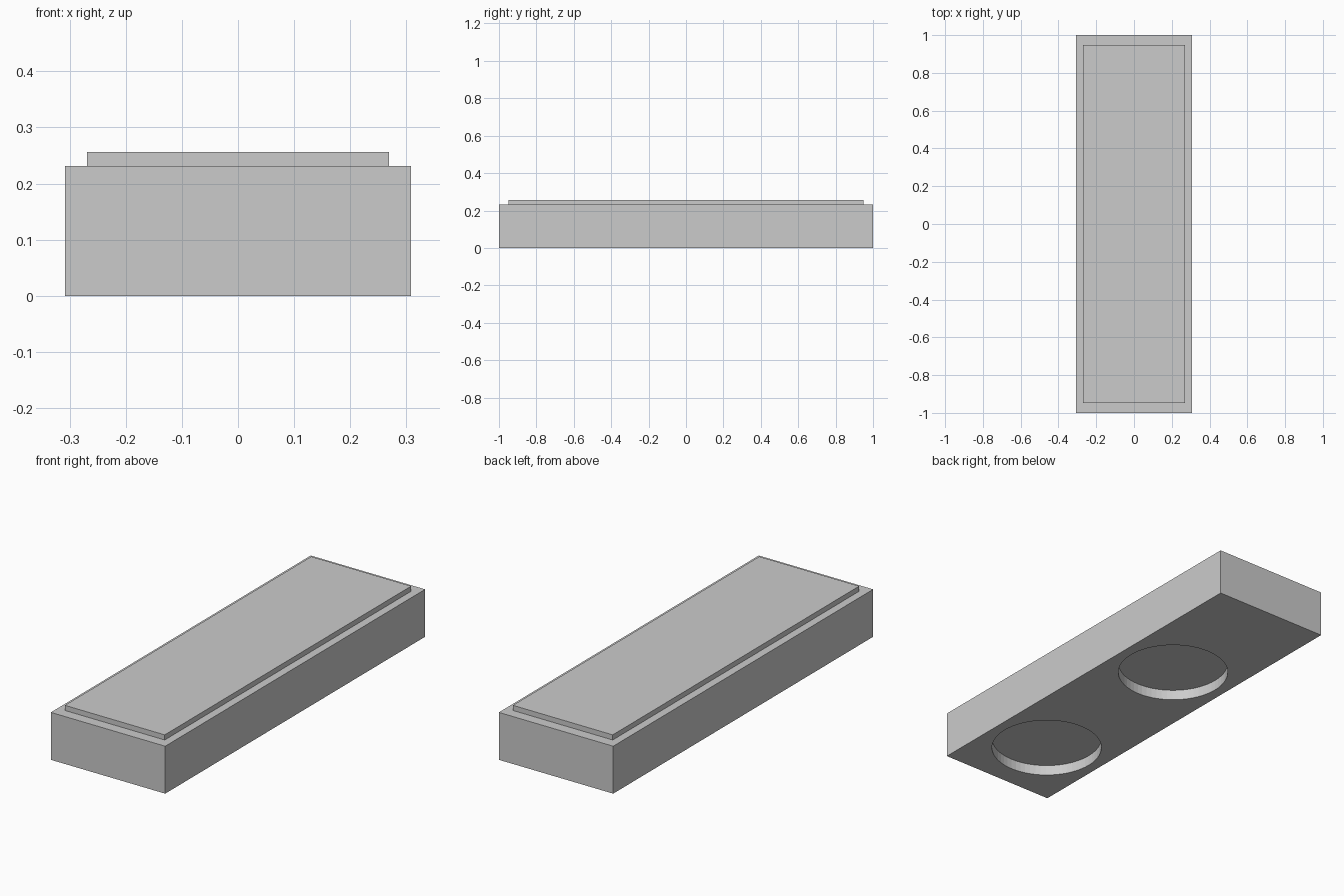
import bpy, bmesh
from mathutils import Vector

if "Cube" in bpy.data.objects:
    bpy.data.objects.remove(bpy.data.objects["Cube"])

HALF_W, BASE_H, TOP_H = 0.308, 0.231, 0.256
PANEL_HALF_W, PANEL_HALF_L = 0.269, 0.948
RECESS_R, RECESS_DEPTH = 0.257, 0.051
RECESS_Y = (0.285, -0.638)

# Slab body with a stepped, raised top panel
bm = bmesh.new()
bmesh.ops.create_cube(bm, size=1)
bmesh.ops.scale(bm, vec=(2 * HALF_W, 2, BASE_H), verts=bm.verts)
bmesh.ops.translate(bm, vec=(0, 0, BASE_H / 2), verts=bm.verts)
top = max(bm.faces, key=lambda f: f.calc_center_median().z)
top = bmesh.ops.inset_region(bm, faces=[top], thickness=0.03) and top
for v in top.verts:
    v.co.x = PANEL_HALF_W if v.co.x > 0 else -PANEL_HALF_W
    v.co.y = PANEL_HALF_L if v.co.y > 0 else -PANEL_HALF_L
raised = bmesh.ops.extrude_discrete_faces(bm, faces=[top])["faces"][0]
bmesh.ops.translate(bm, vec=Vector((0, 0, TOP_H - BASE_H)), verts=raised.verts)
bmesh.ops.recalc_face_normals(bm, faces=bm.faces)
mesh = bpy.data.meshes.new("slab_body")
bm.to_mesh(mesh)
bm.free()
body = bpy.data.objects.new("slab_body", mesh)
bpy.context.collection.objects.link(body)


# Round recesses sunk into the underside
def cut_recess(y, name):
    bpy.ops.mesh.primitive_cylinder_add(vertices=64, radius=RECESS_R, depth=2 * RECESS_DEPTH,
                                        location=(0, y, 0))
    cutter = bpy.context.object
    cutter.name = name
    cutter.hide_render = True
    cutter.display_type = 'WIRE'
    mod = body.modifiers.new(name, 'BOOLEAN')
    mod.operation = 'DIFFERENCE'
    mod.solver = 'EXACT'
    mod.object = cutter
    bpy.context.view_layer.objects.active = body
    bpy.ops.object.modifier_apply(modifier=mod.name)
    bpy.data.objects.remove(cutter, do_unlink=True)


for i, y in enumerate(RECESS_Y):
    cut_recess(y, f"recess_cutter_{i + 1}")
